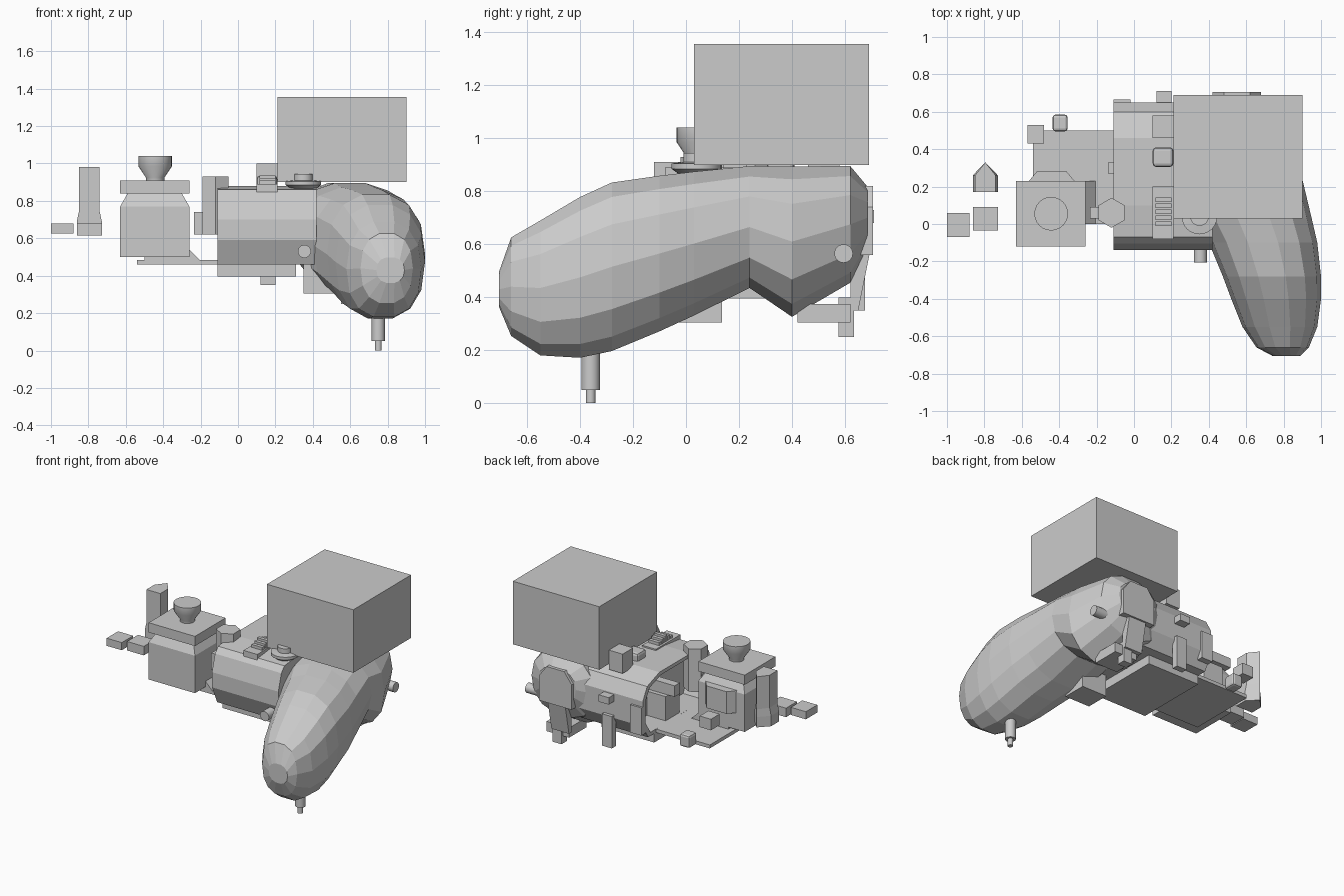
import bpy, bmesh, math

if "Cube" in bpy.data.objects:
    bpy.data.objects.remove(bpy.data.objects["Cube"])

def finish(name, bm, smooth=False):
    bmesh.ops.recalc_face_normals(bm, faces=bm.faces[:])
    me = bpy.data.meshes.new(name)
    bm.to_mesh(me)
    bm.free()
    ob = bpy.data.objects.new(name, me)
    bpy.context.collection.objects.link(ob)
    if smooth:
        bpy.context.view_layer.objects.active = ob
        ob.select_set(True)
        bpy.ops.object.shade_smooth_by_angle(angle=math.radians(35))
        ob.select_set(False)
    return ob

def loft(name, rings, smooth=False):
    bm = bmesh.new()
    vs = [[bm.verts.new(p) for p in r] for r in rings]
    n = len(vs[0])
    for a, b in zip(vs, vs[1:]):
        for i in range(n):
            j = (i + 1) % n
            bm.faces.new((a[i], a[j], b[j], b[i]))
    bm.faces.new(vs[0])
    bm.faces.new(vs[-1])
    return finish(name, bm, smooth)

def box(name, x0, x1, y0, y1, z0, z1, bevel=0):
    r = lambda z: [(x0, y0, z), (x1, y0, z), (x1, y1, z), (x0, y1, z)]
    ob = loft(name, [r(z0), r(z1)])
    if bevel:
        m = ob.modifiers.new("bevel", 'BEVEL')
        m.width, m.segments = bevel, 2
    return ob

def prism(name, pts, axis, a, b):
    """Extrude a 2D outline along an axis from a to b."""
    put = {'x': lambda p, t: (t, *p), 'y': lambda p, t: (p[0], t, p[1]), 'z': lambda p, t: (*p, t)}[axis]
    return loft(name, [[put(p, t) for p in pts] for t in (a, b)])

def turned(name, c, axis, steps, n=24):
    """Stack of (radius, position along axis) circles."""
    rings = []
    for r, t in steps:
        ring = []
        for i in range(n):
            a = 2 * math.pi * i / n
            u, v = c[0] + r * math.cos(a), c[1] + r * math.sin(a)
            ring.append({'x': (t, u, v), 'y': (u, t, v), 'z': (u, v, t)}[axis])
        rings.append(ring)
    return loft(name, rings, True)

# hand grip: rounded sections (y, x0, x1, z0, z1) lofted front to back
secs = [(-.705, .74, .89, .36, .50), (-.66, .655, .935, .25, .63), (-.55, .58, .98, .175, .695),
        (-.40, .52, 1.0, .165, .785), (-.28, .475, 1.0, .19, .84), (-.10, .40, .98, .265, .865),
        (.03, .33, .95, .325, .88), (.24, .30, .90, .43, .90), (.40, .30, .89, .32, .90),
        (.62, .30, .80, .45, .90), (.685, .40, .70, .58, .82)]
rings = []
for y, x0, x1, z0, z1 in secs:
    ring = []
    for i in range(14):
        a = 2 * math.pi * i / 14
        c, s = math.cos(a), math.sin(a)
        f = lambda t: math.copysign(abs(t) ** .85, t)
        ring.append(((x0 + x1) / 2 + f(c) * (x1 - x0) / 2, y, (z0 + z1) / 2 + f(s) * (z1 - z0) / 2))
    rings.append(ring)
loft("hand_grip", rings)

# main housing: faceted profile, solid on the right and a thin open shell on the left
outline = [(-.08, .46), (-.14, .59), (-.14, .70), (-.105, .82), (-.07, .86), (.10, .88), (.46, .88),
           (.60, .83), (.65, .74), (.65, .56), (.59, .46)]
prism("main_housing", outline, 'x', .06, .42)
inner = [(.255 + (y - .255) * .92, .67 + (z - .67) * .88) for y, z in outline]
bm = bmesh.new()
L = [[bm.verts.new((x, *p)) for p in o] for o, x in
     ((outline, .06), (outline, -.11), (inner, -.11), (inner, .06))]
n = len(outline)
for a, b in zip(L, L[1:]):
    for i in range(n):
        j = (i + 1) % n
        bm.faces.new((a[i], a[j], b[j], b[i]))
finish("housing_shell", bm)
box("housing_base", -.11, .31, -.02, .52, .395, .47)

# top block
box("top_block", .21, .90, .03, .69, .90, 1.355)

# controls on top of the housing
box("rear_top_block", .10, .21, .46, .58, .86, 1.0)
box("top_button", .10, .21, .305, .41, .86, .935, .018)
box("slider_base", .10, .21, -.08, .20, .84, .89)
for i in range(5):
    box(f"slider_rib_{i}", .115, .20, -.01 + i * .032, .014 + i * .032, .88, .935 - .012 * abs(i - 2))
turned("control_dial", (.35, .04), 'z', [(.06, .86), (.095, .885), (.095, .905), (.05, .91), (.05, .945)])
turned("front_button", (.355, .53), 'y', [(.035, -.205), (.035, -.05)])
turned("side_pin", (.595, .565), 'x', [(.035, .60), (.035, .845)])

# stem below the grip
turned("bottom_stem", (.75, -.36), 'z', [(.018, 0), (.018, .05), (.035, .05), (.035, .22)])

# lower blocks and rear fittings
box("lower_front_block", .35, .55, -.04, .135, .305, .46)
box("lower_rear_block", .50, .68, .42, .62, .305, .375)
box("lower_rear_foot", .55, .62, .575, .635, .25, .40)
prism("rear_panel", [(.42, .56), (.68, .56), (.68, .74), (.62, .82), (.48, .82), (.42, .74)], 'y', .60, .705)
prism("rear_strut", [(.62, .35), (.65, .35), (.70, .60), (.62, .60)], 'x', .48, .62)
box("rear_leg", .12, .20, .63, .675, .35, .58)
box("rear_knob", .12, .20, .63, .71, .68, .73)
box("rear_tab", -.11, -.02, .62, .665, .50, .70)

# base plate on the left, with small fittings
box("base_plate", -.54, -.10, 0, .50, .46, .485)
prism("plate_ramp", [(-.50, .48), (-.20, .48), (-.26, .54), (-.50, .54)], 'y', .0, .23)
box("plate_button", -.435, -.355, .495, .585, .46, .55, .015)
box("plate_block", -.57, -.48, .43, .53, .61, .69)

# hexagonal post with latch and the parts inside the open shell
hexa = [(-.12 + .08 * math.sin(i * math.pi / 3), .06 + .08 * math.cos(i * math.pi / 3)) for i in range(6)]
prism("hex_post", hexa, 'z', .62, .93)
box("post_latch", -.235, -.17, .03, .09, .62, .74)
box("inner_block", -.09, .06, .20, .36, .47, .66)
box("inner_bracket", -.14, .06, .27, .33, .66, .74)

# left unit: body, tapered neck, cap and knob
box("unit_body", -.63, -.26, -.12, .23, .50, .77)
r = lambda i, z: [(-.63 + i, -.12 + i, z), (-.26 - i, -.12 + i, z), (-.26 - i, .23 - i, z), (-.63 + i, .23 - i, z)]
loft("unit_neck", [r(0, .77), r(.04, .84)])
box("unit_cap", -.63, -.26, -.12, .23, .84, .91)
prism("unit_rear_bulge", [(-.57, .22), (-.52, .28), (-.36, .28), (-.31, .22)], 'z', .62, .78)
turned("unit_knob", (-.443, .055), 'z', [(.05, .90), (.05, .925), (.09, .985), (.09, 1.04)])

# detached pieces on the far left
def house(w):
    return [(-.795 - w, .17), (-.795 + w, .17), (-.795 + w, .26), (-.795, .33), (-.795 - w, .26)]
loft("pointed_post", [[(*p, z) for p in house(w)] for w, z in
                      ((.067, .615), (.067, .69), (.055, .745), (.055, .98))])
box("near_block", -.862, -.728, -.035, .09, .615, .68)
box("far_block", -1.0, -.88, -.07, .06, .625, .68)
